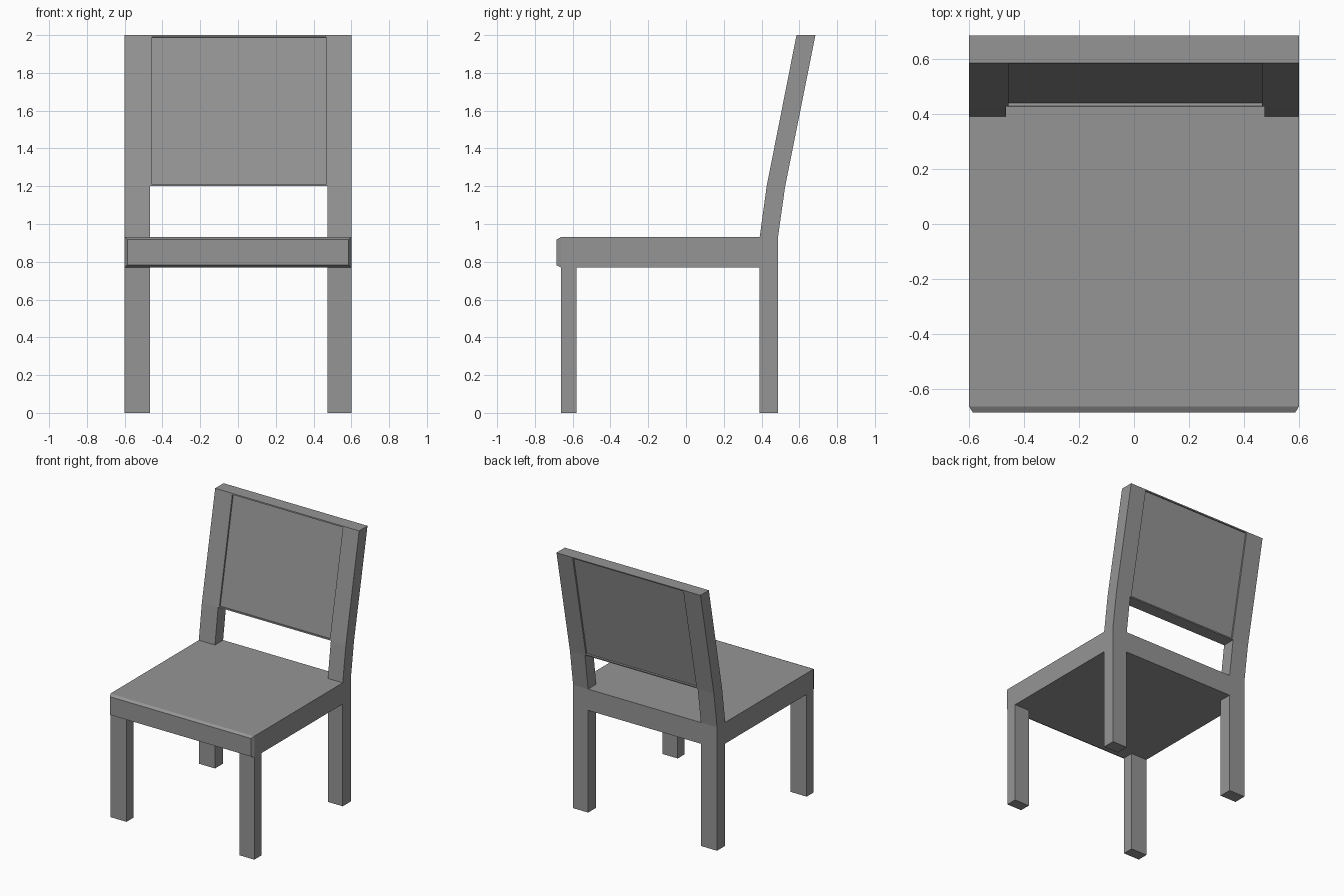
import bpy
import bmesh

default_cube = bpy.data.objects.get("Cube")
if default_cube:
    bpy.data.objects.remove(default_cube, do_unlink=True)

# One flat colour for the whole chair
grey = bpy.data.materials.new("grey")
grey.use_nodes = True
colour = (0.3, 0.3, 0.3, 1)
grey.diffuse_color = colour
grey.node_tree.nodes["Principled BSDF"].inputs["Base Color"].default_value = colour


def finish(bm, name):
    bmesh.ops.recalc_face_normals(bm, faces=bm.faces)
    mesh = bpy.data.meshes.new(name)
    bm.to_mesh(mesh)
    bm.free()
    mesh.materials.append(grey)
    obj = bpy.data.objects.new(name, mesh)
    bpy.context.scene.collection.objects.link(obj)
    return obj


def prism(profile, x0, x1):
    """Extrude a (y, z) side profile from x0 to x1."""
    bm = bmesh.new()
    face = bm.faces.new([bm.verts.new((x0, y, z)) for y, z in profile])
    made = bmesh.ops.extrude_face_region(bm, geom=[face])["geom"]
    verts = [v for v in made if isinstance(v, bmesh.types.BMVert)]
    bmesh.ops.translate(bm, verts=verts, vec=(x1 - x0, 0, 0))
    bmesh.ops.recalc_face_normals(bm, faces=bm.faces)
    return bm


def rect(y0, y1, z0, z1):
    return [(y0, z0), (y1, z0), (y1, z1), (y0, z1)]


half = 0.6
seat_low, seat_top = 0.77, 0.93
front, rear_front, rear = -0.685, 0.39, 0.487
inner = {"right": -0.465, "left": 0.475}

# Seat slab with a chamfered front rim
bm = prism(rect(front + 0.022, rear, seat_low, seat_top), -half, half)
face = min(bm.faces, key=lambda f: f.calc_center_median().y)
made = bmesh.ops.extrude_face_region(bm, geom=[face])["geom"]
rim = [v for v in made if isinstance(v, bmesh.types.BMVert)]
bmesh.ops.delete(bm, geom=[face], context='FACES_ONLY')
middle = (seat_low + seat_top) / 2
for v in rim:
    v.co.y = front
    v.co.x -= 0.014 if v.co.x > 0 else -0.014
    v.co.z -= 0.012 if v.co.z > middle else -0.012
finish(bm, "seat")

# Backrest side profiles: the lower bend and the tilted upper part
bend, top = 1.2, 2.0
post = [(rear_front, seat_top), (rear, seat_top), (0.525, bend),
        (0.685, top), (0.585, top), (0.427, bend)]
back = [(0.427, bend), (0.525, bend), (0.685, top), (0.585, top)]

# Legs and back posts
for side, edge in inner.items():
    x0, x1 = sorted((edge, half if edge > 0 else -half))
    finish(prism(rect(front + 0.022, -0.58, 0, seat_low), x0, x1), "front_leg_" + side)
    finish(prism(rect(rear_front, rear, 0, seat_low), x0, x1), "rear_leg_" + side)
    finish(prism(post, x0, x1), "back_post_" + side)

# Backrest panel with a shallow recess on both faces
bm = prism(back, inner["right"], inner["left"])
broad = [f for f in bm.faces if abs(f.normal.y) > 0.9]
bmesh.ops.inset_individual(bm, faces=broad, thickness=0.013)
bmesh.ops.inset_individual(bm, faces=broad, thickness=0, depth=-0.012)
finish(bm, "back_panel")
